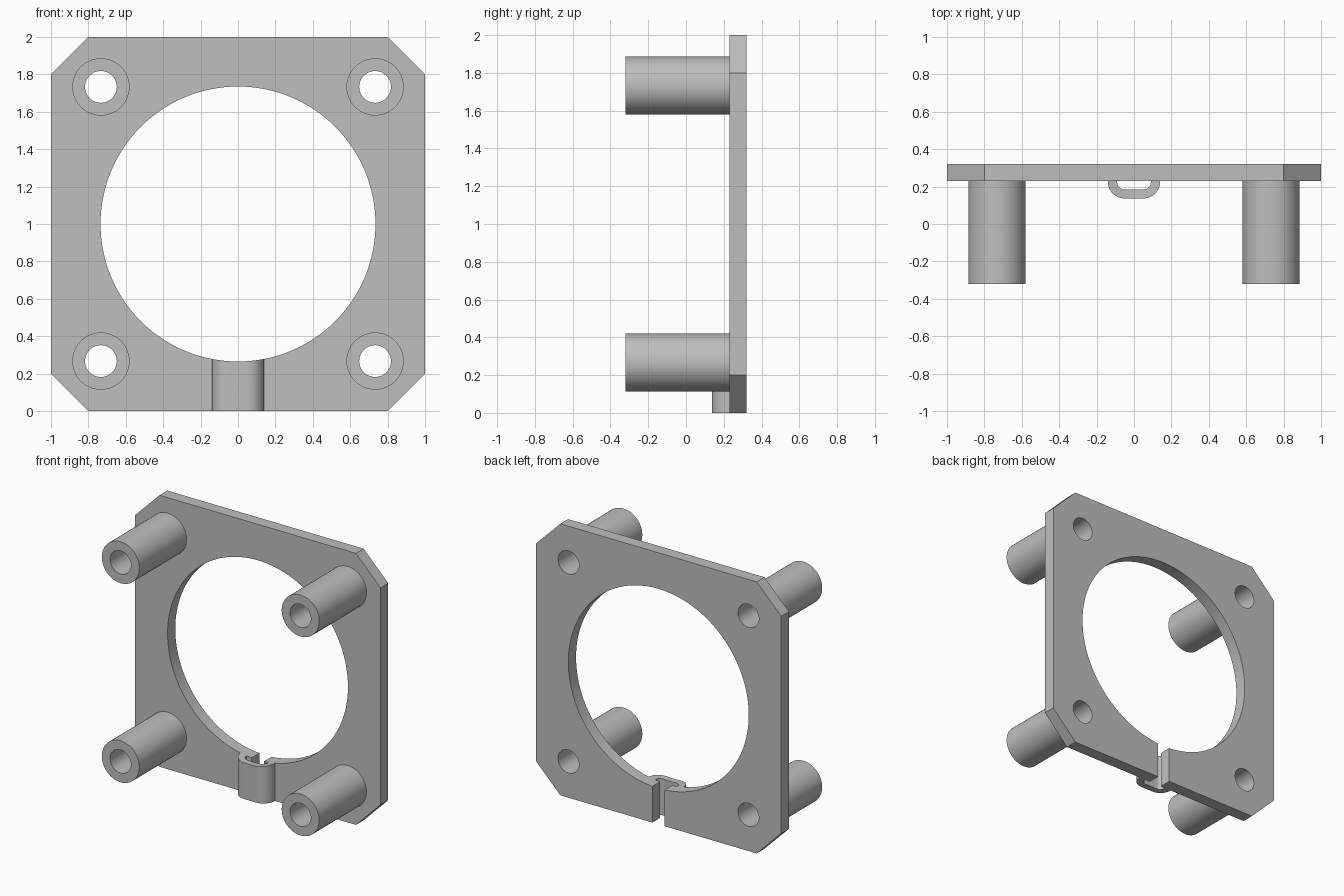
import bpy, bmesh
from math import sin, cos, pi, radians
from mathutils import Vector

cube = bpy.data.objects.get("Cube")
if cube:
    bpy.data.objects.remove(cube, do_unlink=True)

GREY = (0.52, 0.52, 0.52, 1)
mat = bpy.data.materials.new("plain grey")
mat.use_nodes = True
mat.diffuse_color = GREY
mat.node_tree.nodes["Principled BSDF"].inputs["Base Color"].default_value = GREY

FRONT, BACK, TIP = 0.23, 0.32, -0.32    # plate faces and standoff ends, along y
HOLE = 0.733                            # standoff offset from the centre


def extrude(name, points, direction):
    """Close a ring of points into a solid by extruding it."""
    bm = bmesh.new()
    face = bm.faces.new([bm.verts.new(p) for p in points])
    result = bmesh.ops.extrude_face_region(bm, geom=[face], use_keep_orig=True)
    verts = [v for v in result["geom"] if isinstance(v, bmesh.types.BMVert)]
    bmesh.ops.translate(bm, vec=direction, verts=verts)
    bmesh.ops.recalc_face_normals(bm, faces=bm.faces)
    mesh = bpy.data.meshes.new(name)
    bm.to_mesh(mesh)
    bm.free()
    mesh.materials.append(mat)
    obj = bpy.data.objects.new(name, mesh)
    bpy.context.collection.objects.link(obj)
    return obj


def rod(name, x, z, radius, y0, y1, sides=48):
    ring = [(x + radius * cos(2 * pi * i / sides), y0, z + radius * sin(2 * pi * i / sides))
            for i in range(sides)]
    return extrude(name, ring, Vector((0, y1 - y0, 0)))


def select(obj):
    bpy.ops.object.select_all(action='DESELECT')
    obj.select_set(True)
    bpy.context.view_layer.objects.active = obj


def cut(obj, cutters):
    select(obj)
    for cutter in cutters:
        mod = obj.modifiers.new("cut", 'BOOLEAN')
        mod.operation, mod.solver, mod.object = 'DIFFERENCE', 'EXACT', cutter
        bpy.ops.object.modifier_apply(modifier=mod.name)


def smooth(obj):
    select(obj)
    bpy.ops.object.shade_smooth_by_angle(angle=radians(30))


# Cutters: central opening, cable slot and four bores
opening = rod("opening_cutter", 0, 1, 0.735, -0.5, 0.5, 128)
slot = extrude("slot_cutter", [(-0.05, 0.2, -0.1), (0.05, 0.2, -0.1),
                               (0.05, 0.4, -0.1), (-0.05, 0.4, -0.1)], Vector((0, 0, 0.6)))
corners = [(sx * HOLE, 1 + sz * HOLE) for sx in (-1, 1) for sz in (-1, 1)]
bores = [rod("bore_cutter", x, z, 0.085, -0.5, 0.5) for x, z in corners]

# Square plate with clipped corners
outline = []
for sx, sz in ((1, 1), (-1, 1), (-1, -1), (1, -1)):
    pair = [(sx, FRONT, 1 + 0.8 * sz), (0.8 * sx, FRONT, 1 + sz)]
    outline += pair if sx * sz > 0 else pair[::-1]
plate = extrude("plate", outline, Vector((0, BACK - FRONT, 0)))
cut(plate, [opening, slot] + bores)
smooth(plate)

# Hollow standoffs
for (x, z), bore in zip(corners, bores):
    label = ("lower" if z < 1 else "upper") + ("_right" if x < 0 else "_left")
    standoff = rod(label + "_standoff", x, z, 0.153, TIP, FRONT)
    cut(standoff, [bore])
    smooth(standoff)


# Cable channel: a rounded cover in front of the slot
def cover_line(half_width, radius, y_front):
    right = [(half_width - radius + radius * cos(a), y_front + radius - radius * sin(a), 0)
             for a in (i * pi / 24 for i in range(13))]
    right = [(half_width, FRONT, 0)] + right if y_front + radius < FRONT - 0.001 else right
    return right + [(-x, y, z) for x, y, z in reversed(right)]


channel = extrude("cable_channel",
                  cover_line(0.14, 0.09, 0.137) + cover_line(0.09, 0.04, 0.185)[::-1],
                  Vector((0, 0, 0.4)))
cut(channel, [opening])
smooth(channel)

for helper in [opening, slot] + bores:
    bpy.data.objects.remove(helper, do_unlink=True)
